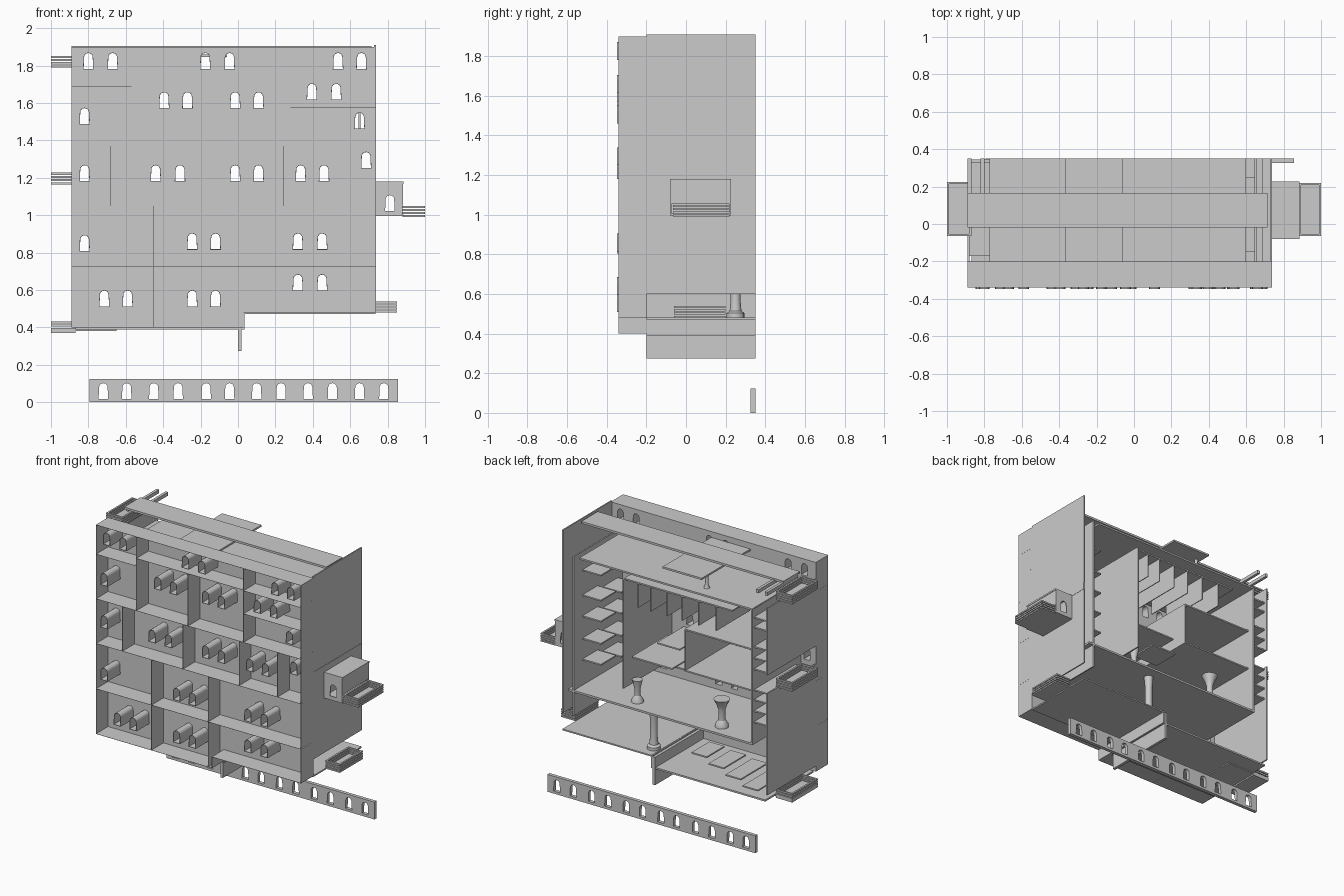
import bpy, bmesh, math

if "Cube" in bpy.data.objects:
    bpy.data.objects.remove(bpy.data.objects["Cube"])

T = 0.0012  # sheet thickness of the front dividers


def box(name, x0, x1, y0, y1, z0, z1):
    bm = bmesh.new()
    bmesh.ops.create_cube(bm, size=1)
    for v in bm.verts:
        v.co = ((x0 + x1) / 2 + v.co.x * (x1 - x0),
                (y0 + y1) / 2 + v.co.y * (y1 - y0),
                (z0 + z1) / 2 + v.co.z * (z1 - z0))
    me = bpy.data.meshes.new(name)
    bm.to_mesh(me)
    bm.free()
    ob = bpy.data.objects.new(name, me)
    bpy.context.collection.objects.link(ob)
    return ob


def arch(cx, cz, w=0.046, h=0.084):
    r = w / 2
    top = cz + h / 2 - r
    pts = [(cx - r * 1.1, cz - h / 2), (cx + r * 1.1, cz - h / 2)]
    return pts + [(cx + r * math.cos(math.pi * i / 8), top + r * math.sin(math.pi * i / 8)) for i in range(9)]


def rect(x0, x1, z0, z1):
    return [(x0, z0), (x1, z0), (x1, z1), (x0, z1)]


def panel(name, loops, y0, y1):
    """Upright sheet in xz: first loop is the outline, the others are holes."""
    cu = bpy.data.curves.new(name, 'CURVE')
    cu.dimensions = '2D'
    cu.fill_mode = 'BOTH'
    cu.extrude = (y1 - y0) / 2
    for lp in loops:
        s = cu.splines.new('POLY')
        s.points.add(len(lp) - 1)
        for p, (x, z) in zip(s.points, lp):
            p.co = (x, z, 0, 1)
        s.use_cyclic_u = True
    tmp = bpy.data.objects.new(name + "_curve", cu)
    bpy.context.collection.objects.link(tmp)
    dg = bpy.context.evaluated_depsgraph_get()
    me = bpy.data.meshes.new_from_object(tmp.evaluated_get(dg))
    bpy.data.objects.remove(tmp)
    for p in me.polygons:
        p.use_smooth = False
    ob = bpy.data.objects.new(name, me)
    ob.rotation_euler = (math.pi / 2, 0, 0)
    ob.location.y = (y0 + y1) / 2
    bpy.context.collection.objects.link(ob)
    return ob


def column(name, x, y, z0, z1, rings):
    """Turned column from (height fraction, radius) rings."""
    bm = bmesh.new()
    n, rows = 16, []
    for t, r in rings:
        rows.append([bm.verts.new((x + r * math.cos(2 * math.pi * i / n), y + r * math.sin(2 * math.pi * i / n),
                                   z0 + t * (z1 - z0))) for i in range(n)])
    for a, b in zip(rows, rows[1:]):
        for i in range(n):
            bm.faces.new((a[i], a[(i + 1) % n], b[(i + 1) % n], b[i]))
    bm.faces.new(rows[0][::-1])
    bm.faces.new(rows[-1])
    me = bpy.data.meshes.new(name)
    bm.to_mesh(me)
    bm.free()
    ob = bpy.data.objects.new(name, me)
    bpy.context.collection.objects.link(ob)
    bpy.context.view_layer.objects.active = ob
    ob.select_set(True)
    bpy.ops.object.shade_smooth_by_angle()
    ob.select_set(False)


def balcony(name, x0, x1, y0, y1, z0, z1):
    """Tray with three stacked slatted rails."""
    box(name + "_floor", x0, x1, y0, y1, z0, z0 + 0.01)
    w, step = 0.012, (z1 - z0) / 4
    for i in range(1, 4):
        a = z0 + i * step
        b = a + step * 0.65
        for s, (p, q, u, v) in enumerate([(x0, x1, y0, y0 + w), (x0, x1, y1 - w, y1),
                                          (x0, x0 + w, y0, y1), (x1 - w, x1, y0, y1)]):
            box(f"{name}_rail_{i}_{s}", p, q, u, v, a, b)


# front wall with arched windows and deep window reveals
windows = {1.825: [-.80, -.67, -.175, -.045, .535, .66], 1.66: [.395, .525],
           1.615: [-.395, -.27, -.015, .11], 1.53: [-.82], 1.505: [.65], 1.295: [.685],
           1.225: [-.82, -.44, -.31, -.015, .11, .335, .46], .86: [-.245, -.12, .32, .45],
           .85: [-.82], .64: [.32, .45], .555: [-.715, -.59, -.245, -.12]}
spots = [(x, z) for z, xs in windows.items() for x in xs]
outline = [(-.89, .40), (.03, .40), (.03, .48), (.737, .48), (.737, 1.9), (-.89, 1.9)]
panel("front_wall", [outline] + [arch(x, z) for x, z in spots], -.203, -.2)
for i, (x, z) in enumerate(spots):
    panel(f"window_reveal_{i}", [arch(x, z, .052, .09), arch(x, z)], -.348, -.2)

# horizontal and vertical dividers in front of the wall
for i, (x0, x1, z) in enumerate([(-.89, .737, 1.9), (-.89, -.57, 1.69), (-.57, .28, 1.745), (.28, .737, 1.74),
                                 (.28, .737, 1.575), (-.89, .737, 1.37), (-.89, .737, 1.05),
                                 (-.89, .737, .725), (-.89, .03, .402), (.03, .737, .482)]):
    box(f"front_ledge_{i}", x0, x1, -.34, -.2, z - T, z)
for i, (x, z0, z1) in enumerate([(-.889, .4, 1.9), (.736, .48, 1.9), (.03, .4, .482), (-.57, 1.37, 1.9),
                                 (-.16, 1.37, 1.745), (.28, 1.37, 1.9), (-.68, 1.05, 1.37), (-.2, 1.05, 1.37),
                                 (.245, 1.05, 1.37), (.55, 1.05, 1.37), (-.45, .4, 1.05), (.0, .4, 1.05)]):
    box(f"front_divider_{i}", x - T / 2, x + T / 2, -.34, -.2, z0, z1)

# outer side walls with openings at the balconies
box("right_wall", .728, .737, -.2, .35, .6, 1.91)
box("right_wall_band", .735, .739, -.2, .35, 1.175, 1.225)
box("left_wall_lower", -.89, -.88, -.2, .35, .44, 1.17)
box("left_wall_upper", -.89, -.88, -.2, .35, 1.3, 1.78)

# floors and ceilings
box("right_base_floor", .03, .735, -.2, .35, .472, .482)
box("left_base_floor", -.87, .03, -.2, .345, .388, .4)
box("left_base_landing", -1.0, -.65, -.06, .225, .38, .39)
box("base_fin", 0, .02, -.2, .35, .275, .475)
box("base_step_wall", .022, .034, -.2, .35, .39, .48)
box("main_floor", -.77, .69, -.2, .35, .768, .782)
box("upper_ceiling", -.77, .60, -.2, .35, 1.733, 1.745)
box("lower_ceiling", -.60, .26, -.2, .33, 1.672, 1.682)
box("roof_plank", -.89, .715, -.02, .165, 1.89, 1.905)
box("roof_plate", -.37, -.06, -.2, .35, 1.845, 1.858)
for i, x in enumerate([-.89, -.82]):
    box(f"roof_beam_{i}", x, x + .02, 0, .35, 1.87, 1.895)

# inner partitions and hanging fins
box("left_inner_wall", -.772, -.76, -.2, .35, .768, 1.74)
box("right_inner_wall", .645, .655, -.2, .35, .60, 1.74)
box("room_partition", .25, .26, -.2, .35, .90, 1.68)
for i, x in enumerate([.15, .05, -.08, -.2, -.33, -.47]):
    box(f"hanging_fin_{i}", x - .003, x + .003, -.05, .33, 1.5, 1.675)
box("side_room_floor", -.76, -.20, -.2, .30, 1.125, 1.135)
box("side_room_wall", -.208, -.20, -.2, .30, 1.13, 1.42)
box("side_room_ceiling", -.76, -.20, -.2, .30, 1.42, 1.43)
for i, (x0, x1, y0, y1, z) in enumerate([(-.1, .22, -.1, .3, 1.115), (-.02, .16, -.2, .1, 1.155),
                                         (-.2, .0, .0, .2, 1.08)]):
    box(f"platform_{i}", x0, x1, y0, y1, z - .005, z + .005)

# stair slabs in the right shaft, ladder slats in the left shaft
for i, z in enumerate([.93, 1.08, 1.24, 1.39, 1.57]):
    for j, y in enumerate([-.15, .08]):
        box(f"stair_slab_{i}_{j}", .5, .645, y, y + .17, z + j * .03, z + j * .03 + .01)
for i, z in enumerate([.92, 1.0, 1.08, 1.15, 1.30, 1.38, 1.46, 1.6, 1.67]):
    box(f"shaft_slat_{i}", -.88, -.77, -.17 + .03 * (i % 2), .33, z, z + .01)

# low steps on the base floors
for i in range(4):
    x = -.78 + i * .17
    box(f"base_step_{i}", x, x + .12, -.05, .30 - .05 * i, .42 + .015 * i, .43 + .015 * i)

# columns
column("tall_column", .08, .25, .48, .77,
       [(0, .045), (.08, .045), (.12, .03), (.3, .025), (.7, .025), (1, .032)])
column("short_column", .21, .25, .78, .94,
       [(0, .042), (.1, .04), (.3, .02), (.6, .02), (1, .035)])
column("flared_column", -.46, .25, .78, .98,
       [(0, .045), (.12, .043), (.25, .025), (.6, .022), (.8, .035), (1, .055)])
column("roof_post", -.34, .25, 1.745, 1.845, [(0, .02), (.3, .01), (1, .012)])

# balconies
for i, z in enumerate([.37, 1.165, 1.79]):
    balcony(f"left_balcony_{i}", -1.0, -.87, -.065, .225, z, z + .068)
balcony("right_low_balcony", .735, .85, -.06, .2, .48, .545)
balcony("right_high_balcony", .88, 1.0, -.065, .22, .99, 1.055)

# projecting bay on the right wall, with a window in its front and back
for n, y in (("front", -.08), ("back", .22)):
    panel(f"bay_{n}", [rect(.735, .88, 1.0, 1.172), arch(.812, 1.065)], y, y + .006)
box("bay_roof", .735, .885, -.08, .226, 1.168, 1.18)
box("bay_floor", .735, .885, -.08, .226, .995, 1.005)
box("bay_end", .876, .882, -.08, .226, 1.055, 1.17)

# detached low window strip behind the building
xs = [-.72, -.595, -.45, -.32, -.17, -.045, .10, .23, .375, .505, .65, .78]
panel("low_window_strip", [rect(-.795, .855, 0, .124)] + [arch(x, .06) for x in xs], .325, .35)
